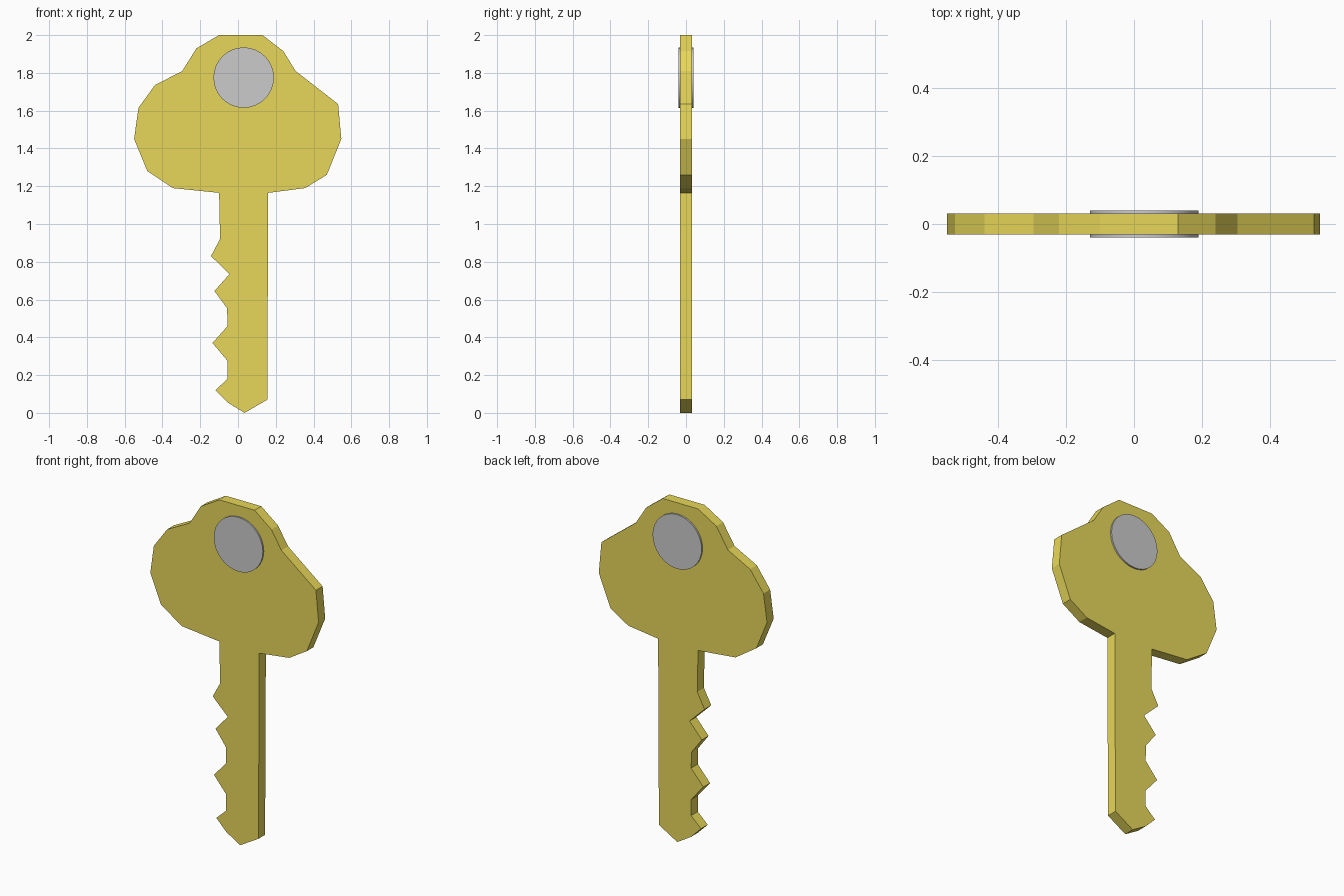
import bpy, bmesh, math
from mathutils import Vector

if "Cube" in bpy.data.objects:
    bpy.data.objects.remove(bpy.data.objects["Cube"])

# Key outline in the x-z plane: bow right side, blade, teeth, bow left side
OUTLINE = [
    (-0.10, 2.0), (0.13, 2.0), (0.24, 1.915), (0.305, 1.81), (0.53, 1.635),
    (0.547, 1.45), (0.47, 1.26), (0.355, 1.19), (0.16, 1.165),
    (0.155, 0.07), (0.035, 0.0), (-0.055, 0.055),
    (-0.12, 0.12), (-0.055, 0.18), (-0.055, 0.275),
    (-0.135, 0.37), (-0.055, 0.46), (-0.058, 0.555),
    (-0.125, 0.645), (-0.045, 0.735), (-0.143, 0.83), (-0.095, 0.92),
    (-0.10, 1.165), (-0.345, 1.19), (-0.48, 1.28), (-0.55, 1.45),
    (-0.527, 1.615), (-0.44, 1.735), (-0.295, 1.81), (-0.22, 1.93),
]


def plate(name, points, half_depth):
    """Extrude an x-z outline into a flat plate centred on y = 0."""
    bm = bmesh.new()
    face = bm.faces.new([bm.verts.new((x, -half_depth, z)) for x, z in points])
    result = bmesh.ops.extrude_face_region(bm, geom=[face], use_keep_orig=True)
    moved = [g for g in result["geom"] if isinstance(g, bmesh.types.BMVert)]
    bmesh.ops.translate(bm, verts=moved, vec=Vector((0, 2 * half_depth, 0)))
    bmesh.ops.recalc_face_normals(bm, faces=bm.faces)
    mesh = bpy.data.meshes.new(name)
    bm.to_mesh(mesh)
    bm.free()
    obj = bpy.data.objects.new(name, mesh)
    bpy.context.collection.objects.link(obj)
    return obj


# Brass key body
key_body = plate("key_body", OUTLINE, 0.031)
brass = bpy.data.materials.new("brass")
brass.diffuse_color = (0.8, 0.68, 0.1, 1)
brass.use_nodes = True
brass.node_tree.nodes["Principled BSDF"].inputs["Base Color"].default_value = brass.diffuse_color
key_body.data.materials.append(brass)

# Grey disc set through the bow, slightly proud on both faces
SIDES = 32
circle = [(0.03 + 0.16 * math.cos(2 * math.pi * i / SIDES),
           1.775 + 0.16 * math.sin(2 * math.pi * i / SIDES)) for i in range(SIDES)]
bow_disc = plate("bow_disc", circle, 0.04)
bpy.context.view_layer.objects.active = bow_disc
bow_disc.select_set(True)
bpy.ops.object.shade_smooth_by_angle(angle=math.radians(30))
